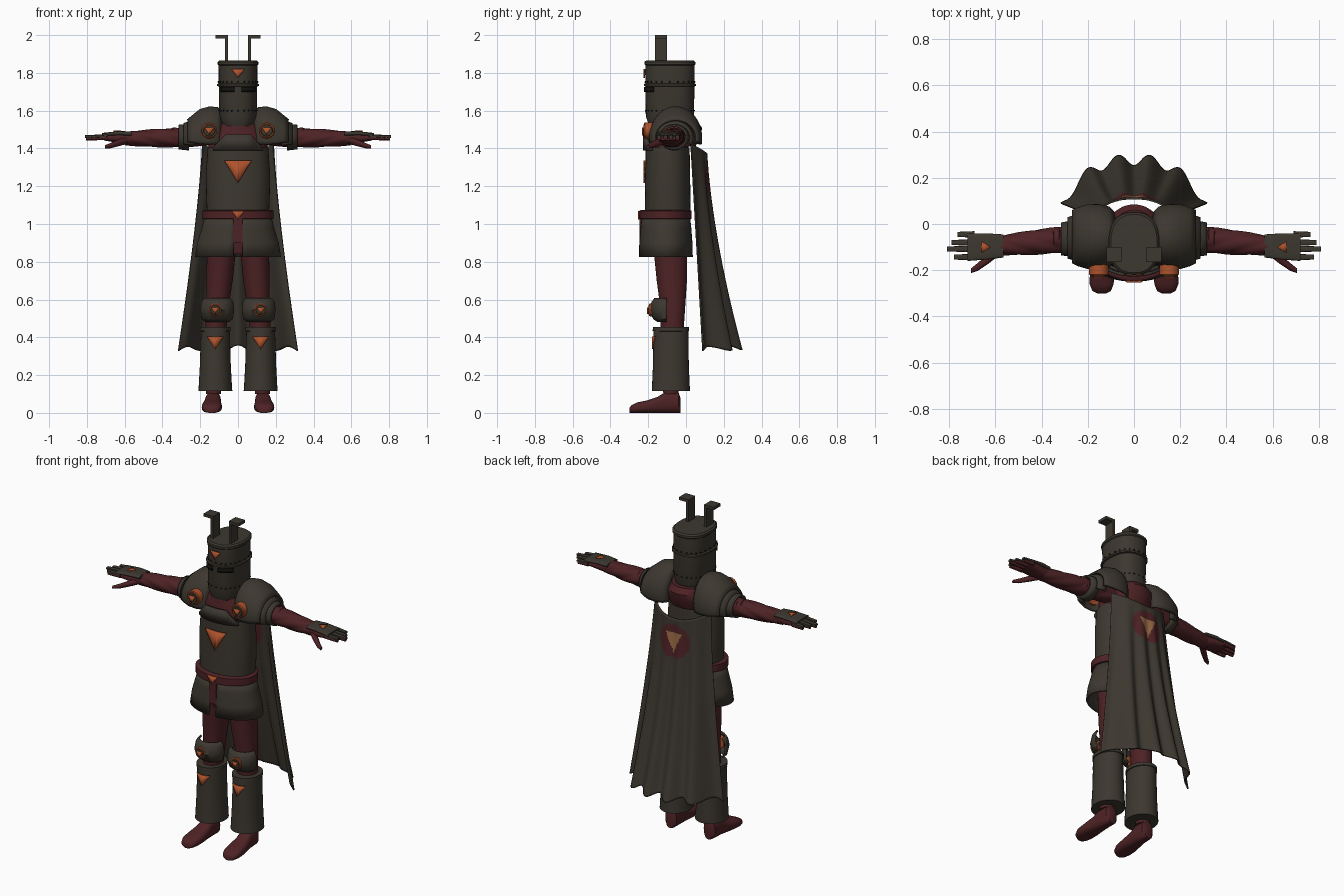
import bpy, bmesh
from math import sin, cos, pi, radians

cube = bpy.data.objects.get("Cube")
if cube:
    bpy.data.objects.remove(cube, do_unlink=True)


def material(name, rgb):
    m = bpy.data.materials.new(name)
    m.use_nodes = True
    m.diffuse_color = (*rgb, 1)
    m.node_tree.nodes["Principled BSDF"].inputs["Base Color"].default_value = (*rgb, 1)
    return m


IRON = material("dark iron", (0.046, 0.039, 0.029))
MAROON = material("maroon cloth", (0.075, 0.016, 0.018))
ORANGE = material("burnt orange", (0.42, 0.085, 0.025))
TAN = material("faded tan", (0.32, 0.15, 0.06))
BLACK = material("slit black", (0.006, 0.006, 0.005))


def finish(name, bm, mat, thick=0, mirror=False, angle=40):
    bmesh.ops.recalc_face_normals(bm, faces=bm.faces[:])
    me = bpy.data.meshes.new(name)
    bm.to_mesh(me)
    bm.free()
    ob = bpy.data.objects.new(name, me)
    bpy.context.collection.objects.link(ob)
    me.materials.append(mat)
    bpy.ops.object.select_all(action='DESELECT')
    ob.select_set(True)
    bpy.context.view_layer.objects.active = ob
    bpy.ops.object.shade_smooth_by_angle(angle=radians(angle))
    if thick:
        s = ob.modifiers.new("thickness", 'SOLIDIFY')
        s.thickness = thick
        s.offset = 0
    if mirror:
        ob.modifiers.new("mirror", 'MIRROR').use_mirror_merge = False
    return ob


def power(v, p):
    return abs(v) ** (2 / p) * (1 if v > 0 else -1)


def loft(name, rings, mat, axis='z', n=32, arc=(0, 360), p=2, thick=0,
         cap=True, mirror=False, wobble=None):
    """Skin elliptical rings (position, centre a, centre b, radius a, radius b)."""
    bm = bmesh.new()
    full = arc[1] - arc[0] == 360
    count = n if full else n + 1
    rows = []
    for t, a, b, ra, rb in rings:
        row = []
        for i in range(count):
            th = radians(arc[0] + (arc[1] - arc[0]) * i / n)
            k = wobble(t, th) if wobble else 1
            u, v = a + k * ra * power(cos(th), p), b + k * rb * power(sin(th), p)
            row.append(bm.verts.new({'x': (t, u, v), 'y': (u, t, v), 'z': (u, v, t)}[axis]))
        rows.append(row)
    for r, s in zip(rows, rows[1:]):
        for i in range(n):
            j = (i + 1) % count
            bm.faces.new((r[i], r[j], s[j], s[i]))
    if cap and full:
        bm.faces.new(rows[0])
        bm.faces.new(rows[-1])
    return finish(name, bm, mat, thick, mirror)


def patch(name, mat, x0, x1, top, bottom, surf, mirror=False, thick=0.008):
    """Thin plate hugging the front of an upright elliptical form."""
    cx, cy, rx, ry, p = surf
    bm = bmesh.new()
    cols = []
    for i in range(17):
        x = x0 + (x1 - x0) * i / 16
        y = cy - ry * max(0, 1 - (abs(x - cx) / rx) ** p) ** (1 / p) - 0.004
        cols.append([bm.verts.new((x, y, f(x))) for f in (bottom, top)])
    for c, d in zip(cols, cols[1:]):
        bm.faces.new((c[0], d[0], d[1], c[1]))
    return finish(name, bm, mat, thick, mirror)


def pennant(name, x, z, w, h, surf, mirror=False):
    patch(name, ORANGE, x - w, x + w, lambda u: z,
          lambda u: z - 0.002 - h * (1 - abs(u - x) / w), surf, mirror)


def box(name, mat, x, y, z, mirror=False):
    bm = bmesh.new()
    bmesh.ops.create_cube(bm, size=1)
    for v in bm.verts:
        v.co = [(r[0] + r[1]) / 2 + c * (r[1] - r[0]) for r, c in zip((x, y, z), v.co)]
    return finish(name, bm, mat, mirror=mirror)


# Helmet with lid, brim, slits, rivets and bent crest posts
HC = -0.085
loft("helmet", [(z, 0, HC, rx, ry) for z, rx, ry in (
    (1.52, .085, .11), (1.57, .1, .128), (1.84, .103, .13), (1.845, .108, .135),
    (1.858, .108, .135), (1.866, .1, .126))], IRON, n=48, p=2.4)
loft("helmet_brim", [(z, 0, HC, r, r + .027) for z, r in (
    (1.728, .102), (1.731, .111), (1.741, .111), (1.744, .102))], IRON, n=48, p=2.4)
helm = (0, HC, .104, .131, 2.4)
patch("eye_slits", BLACK, .018, .088, lambda x: 1.724, lambda x: 1.70, helm, True)
pennant("helmet_mark", 0, 1.82, .033, .045, helm)
bm = bmesh.new()
for i in range(24):
    th = 2 * pi * i / 24
    for z, r in ((1.752, .104), (1.60, .101)):
        s = bmesh.ops.create_icosphere(bm, subdivisions=1, radius=.005)
        bmesh.ops.translate(bm, verts=s["verts"], vec=(
            r * power(cos(th), 2.4), HC + (r + .027) * power(sin(th), 2.4), z))
finish("helmet_rivets", bm, BLACK)
box("crest_posts", IRON, (.053, .069), (-.165, -.10), (1.85, 2), True)
box("crest_flanges", IRON, (.069, .118), (-.165, -.10), (1.983, 2), True)

# Torso: shirt, mantle, tabard and bib
loft("shirt", [(z, 0, -.095, rx, ry) for z, rx, ry in (
    (.98, .15, .1), (1.4, .158, .108), (1.47, .15, .105), (1.53, .11, .09))], MAROON)
loft("mantle", [(z, 0, cy, rx, ry) for z, cy, rx, ry in (
    (1.41, -.06, .13, .11), (1.47, -.055, .135, .135), (1.51, -.055, .13, .14),
    (1.54, -.06, .11, .12))], MAROON)
loft("tabard", [(z, 0, -.097, rx, ry) for z, rx, ry in (
    (1.03, .163, .122), (1.15, .168, .12), (1.27, .17, .119), (1.405, .16, .116))],
    IRON, n=48, p=2.2)
chest = (0, -.097, .168, .12, 2.2)
patch("bib", IRON, -.13, .13, lambda x: min(1.475, 1.4 + (.131 - abs(x)) * 1.2),
      lambda x: 1.39, chest, thick=.012)
pennant("chest_mark", 0, 1.335, .07, .115, chest)

# Belt, hanging strap and split skirt
loft("belt", [(z, 0, -.108, r, r - .05) for z, r in (
    (1.025, .178), (1.028, .188), (1.07, .188), (1.075, .178))], MAROON, n=48)
pennant("belt_mark", 0, 1.07, .034, .045, (0, -.108, .188, .138, 2))
box("belt_strap", MAROON, (-.024, .024), (-.247, -.236), (.9, 1.04))
loft("skirt", [(z, 0, -.107, rx, ry) for z, rx, ry in (
    (.825, .222, .137), (.9, .21, .135), (.98, .185, .129), (1.04, .17, .122))],
    IRON, n=48, arc=(-84, 264), thick=.012)
loft("hips", [(.84, 0, -.09, .12, .08), (.9, 0, -.09, .145, .095),
              (1.03, 0, -.095, .155, .1)], MAROON)

# Legs, knee guards, greaves and shoes
loft("legs", [(.1, .13, -.08, .04, .04), (.4, .12, -.075, .055, .06),
              (.55, .11, -.07, .058, .065), (.7, .098, -.075, .07, .08),
              (.9, .085, -.085, .078, .09)], MAROON, mirror=True)
loft("knee_guards", [(z, .11, -.108, rx, ry) for z, rx, ry in (
    (.485, .06, .04), (.5, .078, .062), (.545, .085, .084),
    (.585, .08, .07), (.606, .065, .055))],
    IRON, arc=(175, 365), thick=.01, mirror=True)
loft("greaves", [(z, .12, -.08, rx, ry) for z, rx, ry in (
    (.12, .086, .097), (.14, .083, .095), (.25, .077, .09), (.38, .073, .088),
    (.435, .072, .088), (.437, .077, .092), (.45, .077, .092))],
    IRON, thick=.01, mirror=True)
pennant("greave_marks", .12, .405, .042, .065, (.12, -.08, .077, .092, 2), True)
loft("shoes", [(y, x, h / 2, w, h / 2) for y, x, w, h in (
    (-.03, .13, .025, .08), (-.04, .13, .038, .11), (-.11, .132, .042, .11),
    (-.15, .135, .046, .085), (-.21, .138, .053, .065), (-.26, .14, .052, .055),
    (-.29, .14, .04, .04), (-.3, .14, .02, .025))],
    MAROON, axis='y', p=2.6, mirror=True)

# Pauldrons with overlapping lames
loft("pauldrons", [(x, -.055, 1.455, ry, rz) for x, ry, rz in (
    (.085, .1, .14), (.11, .125, .158), (.15, .135, .162), (.2, .134, .148),
    (.24, .122, .115), (.265, .11, .095))],
    IRON, axis='x', arc=(-12, 192), thick=.012, mirror=True)
loft("middle_lames", [(.23, -.06, 1.455, .1, .095), (.287, -.06, 1.455, .085, .074)],
     IRON, axis='x', arc=(-25, 205), thick=.01, mirror=True)
loft("outer_lames", [(.26, -.062, 1.46, .075, .066), (.315, -.065, 1.46, .066, .06)],
     IRON, axis='x', thick=.01, cap=False, mirror=True)

# Round badges on shoulders and knees
for part, x, y, z, r in (("shoulder", .152, -.222, 1.495, .042),
                         ("knee", .12, -.195, .545, .034)):
    for suffix, mat, k, d in (("rings", ORANGE, 1, 0), ("discs", IRON, .78, .004)):
        loft(part + "_badge_" + suffix, [
            (y + .05, x, z, r * k, r * k), (y - d + .004, x, z, r * k, r * k),
            (y - d, x, z, r * k * .9, r * k * .9)], mat, axis='y', mirror=True)
    pennant(part + "_badge_marks", x, z + r * .4, r * .55, r, (x, y - .002, 1, .001, 2), True)

# Wrapped arms: a twisted, lobed sleeve
arm = []
for i in range(49):
    f = i / 48
    r = .043 + .012 * sin(pi * f) - .006 * f
    arm.append((.12 + .48 * f, -.05 - .045 * f, 1.46 - .008 * f, r, r * .9))
loft("wrapped_arms", arm, MAROON, axis='x', n=40, mirror=True,
     wobble=lambda t, th: 1 + .1 * abs(sin(2.5 * th + 22 * t)))
loft("elbow_cuffs", [(.315, -.063, 1.46, .04, .04), (.325, -.063, 1.46, .05, .05),
                     (.345, -.065, 1.46, .05, .05), (.355, -.065, 1.46, .04, .04)],
     MAROON, axis='x', mirror=True)

# Hands: palm, back plate, plated fingers and thumb
loft("palms", [(.57, -.095, 1.452, .04, .034), (.63, -.097, 1.455, .05, .026),
               (.71, -.097, 1.458, .054, .016)], MAROON, axis='x', p=2.6, mirror=True)
loft("hand_plates", [(.565, -.095, 1.478, .05, .012), (.63, -.097, 1.48, .056, .012),
                     (.72, -.1, 1.474, .06, .008)], IRON, axis='x', p=3, mirror=True)
for i, (y, tip) in enumerate(((-.045, .76), (-.08, .785), (-.108, .805), (-.143, .775))):
    loft(f"finger_{i + 1}", [(.69, y, 1.457, .013, .012), (tip, y, 1.452, .01, .009)],
         MAROON, axis='x', n=12, mirror=True)
    loft(f"finger_plate_{i + 1}", [(.69, y, 1.468, .014, .008), (tip + .004, y, 1.463, .011, .007)],
         IRON, axis='x', n=12, p=4, mirror=True)
loft("thumbs", [(.585, -.115, 1.445, .022, .02), (.63, -.15, 1.43, .022, .018),
                (.675, -.185, 1.415, .017, .014), (.705, -.202, 1.408, .01, .009)],
     MAROON, axis='x', n=16, mirror=True)
bm = bmesh.new()
bm.faces.new([bm.verts.new(v) for v in ((.62, -.1, 1.493), (.66, -.075, 1.491), (.66, -.125, 1.491))])
finish("hand_marks", bm, ORANGE, .006, True)

# Flowing cape with folds; the round back badge is coloured by position
NU, NT = 120, 84
bm = bmesh.new()
grid = []
for j in range(NT + 1):
    t = j / NT
    half = .188 + .128 * t ** 1.3
    back, edge = .11 + .165 * t ** 1.6, .025 + .05 * t
    row = []
    for i in range(NU + 1):
        u = 2 * i / NU - 1
        y = edge + (back - edge) * (1 - abs(u) ** 2.6)
        y -= .024 * t ** .8 * cos(2 * pi * 2.35 * u)
        top = 1.37 + .055 * u * u
        hem = .345 + .012 * cos(2 * pi * 2.35 * u) - .01 * u * u
        row.append(bm.verts.new((half * u, y, top + (hem - top) * t)))
    grid.append(row)
for r, s in zip(grid, grid[1:]):
    for i in range(NU):
        f = bm.faces.new((r[i], r[i + 1], s[i + 1], s[i]))
        c = f.calc_center_median()
        dz = c.z - 1.235
        if c.x ** 2 + dz ** 2 < .1 ** 2:
            f.material_index = 2 if dz < .05 and abs(c.x) < (dz + .07) * .45 else 1
cape = finish("cape", bm, IRON, .008, angle=60)
for m in (MAROON, TAN):
    cape.data.materials.append(m)
